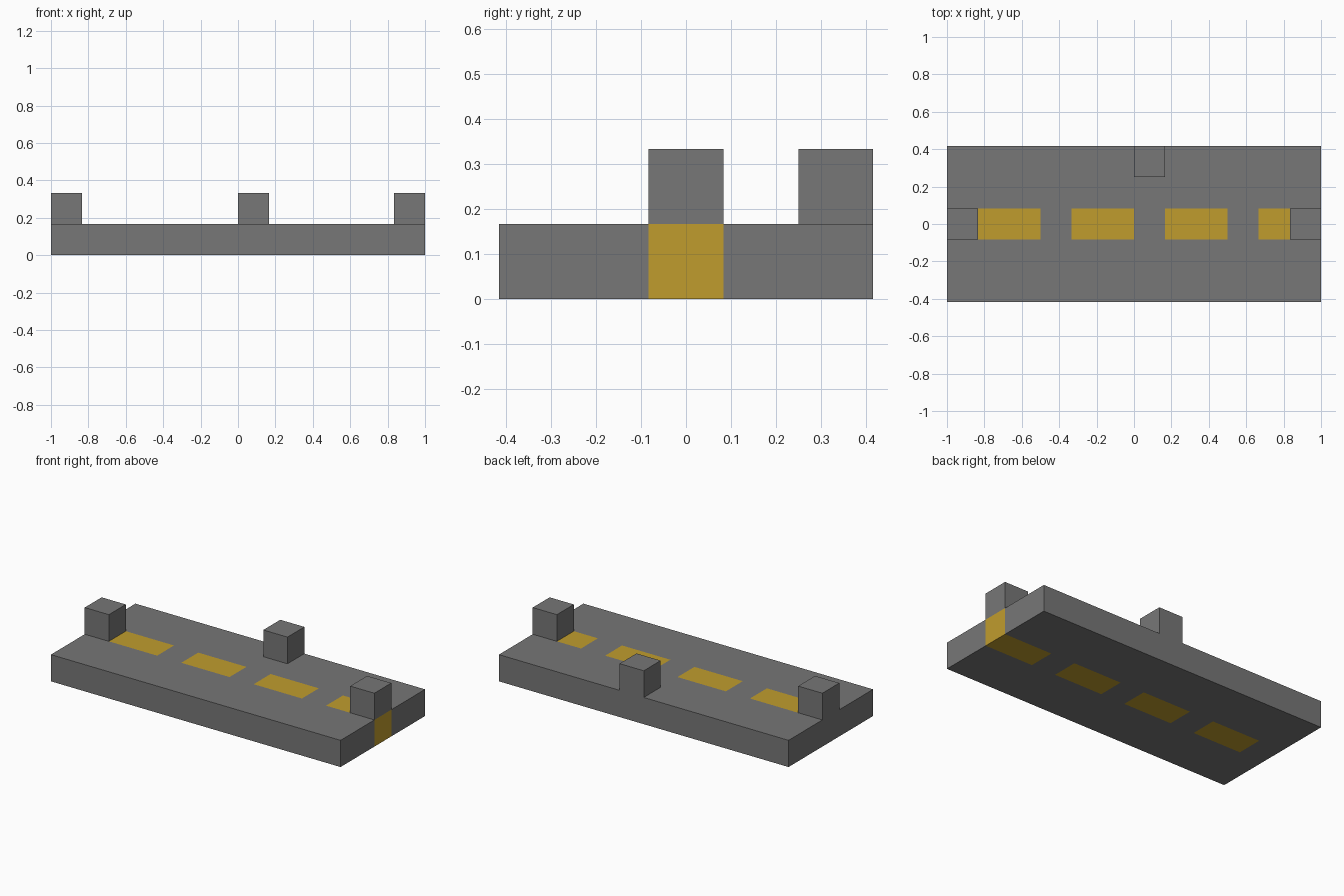
import bpy, bmesh
from mathutils import Matrix, Vector

U = 1 / 6                      # block size
LENGTH, DEPTH = 12, 5          # slab size in blocks

default = bpy.data.objects.get("Cube")
if default:
    bpy.data.objects.remove(default, do_unlink=True)


def material(name, rgb):
    mat = bpy.data.materials.new(name)
    mat.use_nodes = True
    mat.diffuse_color = (*rgb, 1)
    mat.node_tree.nodes["Principled BSDF"].inputs["Base Color"].default_value = (*rgb, 1)
    return mat


asphalt = material("asphalt_grey", (0.184, 0.184, 0.184))
yellow = material("line_yellow", (0.53, 0.335, 0.027))


def box(low, size):
    """Box given by its low corner and size, in blocks."""
    bm = bmesh.new()
    centre = Vector([a + s / 2 for a, s in zip(low, size)]) * U
    scale = Matrix.Diagonal((*[s * U for s in size], 1))
    bmesh.ops.create_cube(bm, size=1, matrix=Matrix.Translation(centre) @ scale)
    return bm


def finish(bm, name, mats):
    mesh = bpy.data.meshes.new(name)
    bm.to_mesh(mesh)
    bm.free()
    for mat in mats:
        mesh.materials.append(mat)
    obj = bpy.data.objects.new(name, mesh)
    bpy.context.collection.objects.link(obj)


# Low corners of the three posts, in blocks
posts = {
    "right_end_post": (-6, -0.5, 1),
    "left_end_post": (5, -0.5, 1),
    "back_post": (0, 1.5, 1),
}

# Road slab, cut along the block grid
slab = box((-LENGTH / 2, -DEPTH / 2, 0), (LENGTH, DEPTH, 1))
cuts = [((i - LENGTH / 2, 0, 0), (1, 0, 0)) for i in range(1, LENGTH)]
cuts += [((0, j - DEPTH / 2, 0), (0, 1, 0)) for j in range(1, DEPTH)]
for point, normal in cuts:
    bmesh.ops.bisect_plane(slab, geom=slab.verts[:] + slab.edges[:] + slab.faces[:],
                           plane_co=Vector(point) * U, plane_no=normal)

# Dashes run through the slab: two blocks of line after each one-block gap
covered = []
for face in slab.faces:
    c = face.calc_center_median() / U
    column = min(int(c.x + LENGTH / 2), LENGTH - 1)
    if abs(c.y) < 0.5 and column % 3 != 0:
        face.material_index = 1
    # the area hidden under each post is left open
    if face.normal.z > 0.5 and any(0 < c.x - p[0] < 1 and 0 < c.y - p[1] < 1
                                   for p in posts.values()):
        covered.append(face)
bmesh.ops.delete(slab, geom=covered, context='FACES')
finish(slab, "road_slab", [asphalt, yellow])

# Posts, open where they sit on the slab
for name, corner in posts.items():
    post = box(corner, (1, 1, 1))
    post.normal_update()
    base = [f for f in post.faces if f.normal.z < -0.5]
    bmesh.ops.delete(post, geom=base, context='FACES')
    finish(post, name, [asphalt])
